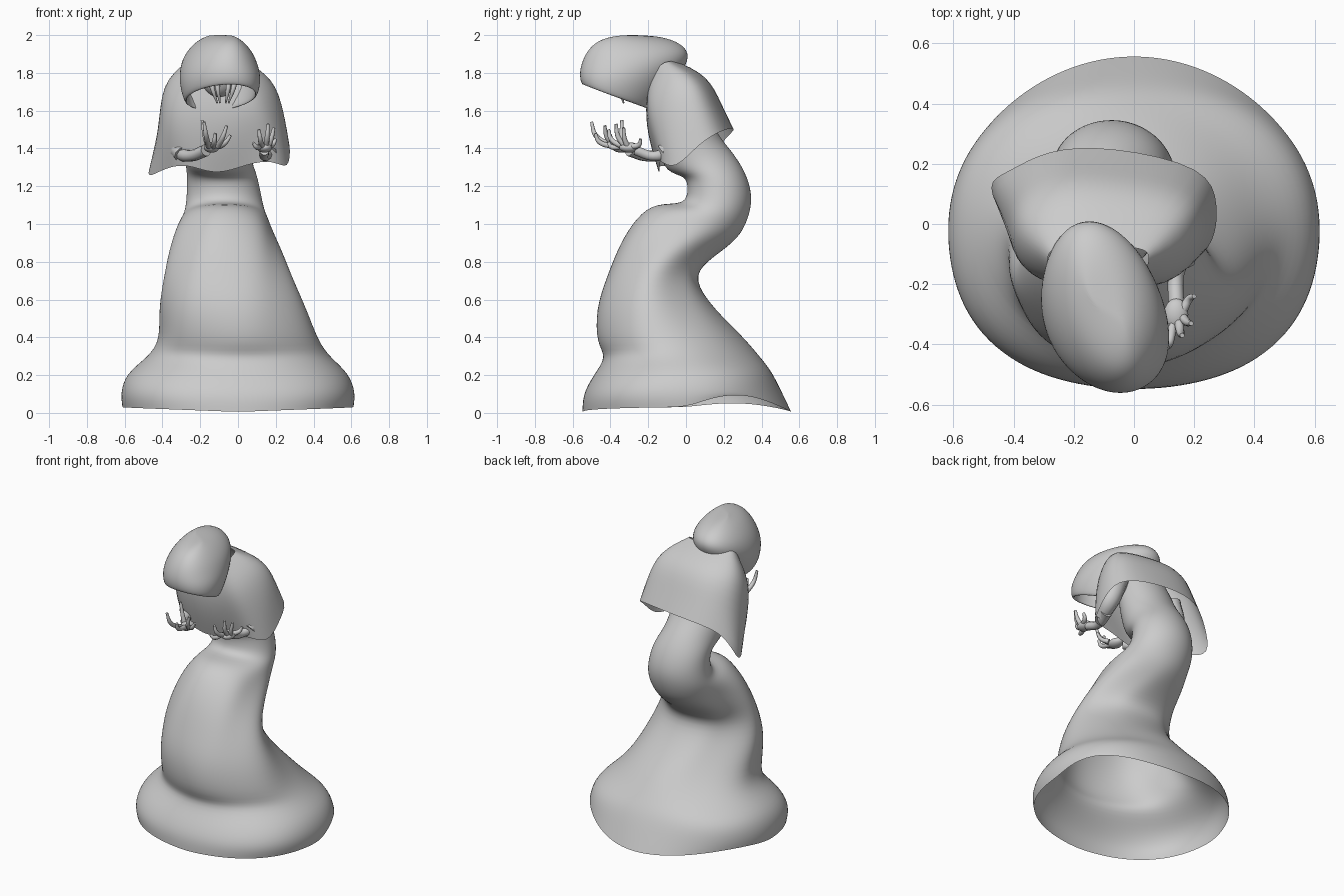
import bpy, bmesh, math
from mathutils import Vector


def finish(bm, name, thick=0.0, levels=2):
    bmesh.ops.recalc_face_normals(bm, faces=bm.faces)
    for f in bm.faces:
        f.smooth = True
    me = bpy.data.meshes.new(name)
    bm.to_mesh(me)
    bm.free()
    ob = bpy.data.objects.new(name, me)
    bpy.context.collection.objects.link(ob)
    if thick:
        s = ob.modifiers.new("Thickness", 'SOLIDIFY')
        s.thickness = thick
        s.offset = -1
    m = ob.modifiers.new("Smooth", 'SUBSURF')
    m.levels = m.render_levels = levels
    return ob


def skin(bm, rows, closed_rows=False, closed_cols=False):
    vs = [[bm.verts.new(p) for p in r] for r in rows]
    n = len(vs[0])
    for r0, r1 in zip(vs, vs[1:] + (vs[:1] if closed_cols else [])):
        for i in range(n if closed_rows else n - 1):
            j = (i + 1) % n
            bm.faces.new((r0[i], r0[j], r1[j], r1[i]))
    return vs


def loft(name, rings, n=24, skew=0.0, cap=True, thick=0.0, tweak=None):
    """Each ring: front y,z, back y,z, left x, right x."""
    rows = []
    for k, (fy, fz, by, bz, xl, xr) in enumerate(rings):
        row = []
        for i in range(n):
            a = 2 * math.pi * i / n
            t = (1 + math.cos(a)) / 2
            s = (1 + math.sin(a)) / 2
            p = Vector((xl + (xr - xl) * s - skew * math.cos(a),
                        fy + (by - fy) * t, fz + (bz - fz) * t))
            row.append(tweak(k, a, p) if tweak else p)
        rows.append(row)
    bm = bmesh.new()
    vs = skin(bm, rows, True)
    if cap:
        bm.faces.new(vs[-1])
    return finish(bm, name, thick)


def tube(name, pts, radii):
    cu = bpy.data.curves.new(name, 'CURVE')
    cu.dimensions = '3D'
    cu.bevel_depth = 1.0
    cu.bevel_resolution = 3
    cu.resolution_u = 6
    cu.use_fill_caps = True
    sp = cu.splines.new('BEZIER')
    sp.bezier_points.add(len(pts) - 1)
    for b, p, r in zip(sp.bezier_points, pts, radii):
        b.co = p
        b.radius = r
        b.handle_left_type = b.handle_right_type = 'AUTO'
    ob = bpy.data.objects.new(name, cu)
    bpy.context.collection.objects.link(ob)
    bpy.ops.object.select_all(action='DESELECT')
    ob.select_set(True)
    bpy.context.view_layer.objects.active = ob
    bpy.ops.object.convert(target='MESH')
    bpy.ops.object.shade_smooth()


def ball(name, loc, scale):
    bm = bmesh.new()
    bmesh.ops.create_uvsphere(bm, u_segments=16, v_segments=10, radius=1)
    for v in bm.verts:
        v.co = Vector(loc) + Vector(c * s for c, s in zip(v.co, scale))
    return finish(bm, name, levels=1)


# Robe: rolled hem lifted at the back right, bent skirt, S-curved torso
def robe_folds(k, a, p):
    if k == 0:
        p.z += 0.025 * abs(math.sin(a))
        if p.y > 0:
            lift = 0.07 if p.x > 0 else 0.025
            p.z += lift * math.sin(math.pi * min(1, p.y / 0.55))
    diag = math.sin(2 * a) ** 2
    front, back = {0: (.05, -.02), 1: (.06, .02), 2: (.05, .05), 3: (0, -.03),
                   4: (0, -.08), 5: (0, -.08), 6: (0, -.04)}.get(k, (0, 0))
    f = 1 + diag * (back if math.cos(a) > 0 else front)
    p.x *= f
    p.y *= f
    if 3 < k < 9:
        p.x += 0.012 * math.sin(5 * a + k)
    return p


robe = [(-.55, .005, .56, .005, -.615, .615), (-.548, .10, .51, .11, -.625, .625),
        (-.49, .20, .455, .22, -.595, .59), (-.42, .30, .40, .29, -.48, .49),
        (-.475, .36, .30, .41, -.42, .43), (-.48, .55, .15, .55, -.42, .36),
        (-.42, .72, .035, .71, -.385, .28), (-.35, .90, .11, .80, -.36, .23),
        (-.26, 1.04, .21, .87, -.33, .19), (-.16, 1.115, .29, .94, -.30, .16),
        (0, 1.10, .335, 1.04, -.28, .14), (.01, 1.19, .355, 1.15, -.27, .12),
        (.0, 1.255, .315, 1.28, -.27, .10), (-.11, 1.27, .24, 1.39, -.28, .07),
        (-.15, 1.40, .16, 1.48, -.30, .07), (-.17, 1.60, .09, 1.64, -.28, .07),
        (-.16, 1.74, .02, 1.78, -.20, .03)]
loft("robe", robe, 32, tweak=robe_folds)

# Shoulder cape: columns from neck to hem, right front, round the back, to the chest
cape = [[(.02, -.19, 1.78), (.12, -.21, 1.66), (.17, -.18, 1.52), (.19, -.14, 1.34)],
        [(.05, -.13, 1.85), (.18, -.09, 1.76), (.24, -.07, 1.57), (.27, -.06, 1.28)],
        [(.05, -.10, 1.86), (.20, .01, 1.77), (.25, .03, 1.60), (.28, .06, 1.42)],
        [(.03, -.08, 1.86), (.16, .08, 1.78), (.21, .14, 1.64), (.25, .19, 1.50)],
        [(-.08, -.07, 1.87), (-.09, .12, 1.79), (-.09, .19, 1.64), (-.08, .26, 1.51)],
        [(-.20, -.07, 1.87), (-.25, .12, 1.79), (-.28, .19, 1.63), (-.29, .25, 1.49)],
        [(-.28, -.08, 1.86), (-.38, .06, 1.77), (-.40, .11, 1.60), (-.42, .17, 1.42)],
        [(-.29, -.12, 1.84), (-.42, -.03, 1.74), (-.42, .02, 1.50), (-.50, .14, 1.23)],
        [(-.28, -.16, 1.79), (-.39, -.14, 1.66), (-.41, -.11, 1.48), (-.42, -.01, 1.28)],
        [(-.25, -.20, 1.75), (-.30, -.21, 1.60), (-.31, -.19, 1.48), (-.28, -.16, 1.33)],
        [(-.11, -.19, 1.76), (-.11, -.22, 1.60), (-.11, -.20, 1.42), (-.12, -.14, 1.25)],
        [(-.03, -.19, 1.77), (.02, -.22, 1.62), (.06, -.19, 1.48), (.05, -.14, 1.32)]]
bm = bmesh.new()
skin(bm, cape, closed_cols=True)
finish(bm, "shoulder_cape")

# Hood: egg-shaped shell with a slanted opening
hood = [(-.555, 1.735, -.17, 1.59, -.28, .10), (-.567, 1.79, -.08, 1.73, -.31, .12),
        (-.557, 1.85, .015, 1.85, -.30, .10), (-.53, 1.91, .015, 1.92, -.265, .07),
        (-.48, 1.965, -.05, 1.97, -.21, .02), (-.40, 1.993, -.15, 1.995, -.15, -.03),
        (-.32, 2.0, -.26, 2.0, -.11, -.07)]
loft("hood", hood, 24, 0.05, thick=0.022)

# Face hidden inside, with mouth strands hanging in a V
ball("face", (-.10, -.25, 1.78), (.10, .09, .11))
for i in (-2, -1, 1, 2):
    x = -.08 + i * .035
    tube("mouth_strand", [(x, -.32, 1.80), (-.08 + i * .028, -.35, 1.72),
                          (-.08 + i * .015, -.33, 1.64)], [.016, .013, .004])

# Sleeves and forearms
tube("left_sleeve", [(-.31, -.02, 1.62), (-.34, -.03, 1.45), (-.29, -.12, 1.37)], [.06, .06, .05])
tube("right_sleeve", [(.10, -.02, 1.62), (.17, -.02, 1.46), (.16, -.12, 1.38)], [.06, .06, .045])
tube("left_forearm", [(-.32, -.06, 1.38), (-.25, -.20, 1.36), (-.17, -.30, 1.39)], [.04, .03, .032])
tube("right_forearm", [(.17, -.06, 1.39), (.14, -.17, 1.36), (.14, -.27, 1.39)], [.04, .026, .026])


# Hands: palm plus four curled fingers and a thumb
def hand(name, palm, tips, thumb):
    c = Vector(palm)
    ball(name + "_palm", c, (.042, .055, .028))
    for t in tips + [thumb]:
        t = Vector(t)
        base = c + Vector(((t.x - c.x) * .4, (t.y - c.y) * .3, .005))
        mid = base.lerp(t, .55) + Vector((0, (t.y - c.y) * .18, -.012))
        tube(name + "_finger", [base, mid, t], [.016, .013, .008])


hand("left_hand", (-.14, -.34, 1.405),
     [(-.18, -.50, 1.54), (-.12, -.48, 1.48), (-.06, -.43, 1.52), (-.04, -.40, 1.47)],
     (-.19, -.34, 1.55))
hand("right_hand", (.14, -.30, 1.405),
     [(.08, -.41, 1.43), (.11, -.41, 1.50), (.16, -.37, 1.53), (.19, -.33, 1.51)],
     (.20, -.24, 1.45))
